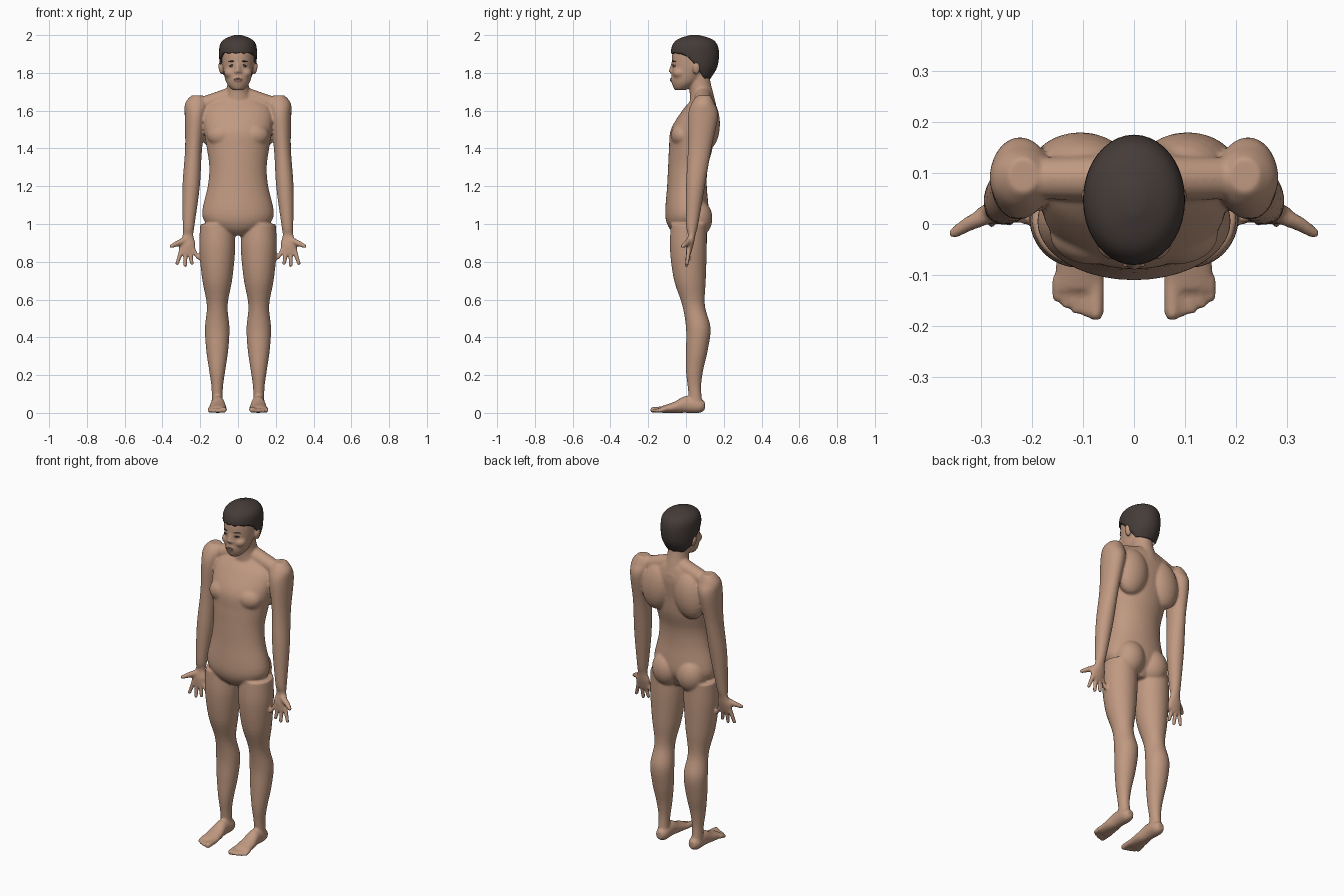
import bpy, bmesh, math
from mathutils import Vector, Matrix
from mathutils.bvhtree import BVHTree

cube = bpy.data.objects.get("Cube")
if cube:
    bpy.data.objects.remove(cube)


def material(name, red, green, blue):
    mat = bpy.data.materials.new(name)
    mat.use_nodes = True
    color = (red, green, blue, 1)
    mat.diffuse_color = color
    mat.node_tree.nodes["Principled BSDF"].inputs["Base Color"].default_value = color
    return mat


skin = material("skin", .53, .32, .22)
dark = material("dark_hair", .06, .045, .04)
lip = material("lips", .36, .19, .14)
white = material("eye_white", .5, .45, .4)


def make_object(name, bm, mat):
    bmesh.ops.recalc_face_normals(bm, faces=bm.faces)
    for face in bm.faces:
        face.smooth = True
    mesh = bpy.data.meshes.new(name)
    bm.to_mesh(mesh)
    bm.free()
    mesh.materials.append(mat)
    obj = bpy.data.objects.new(name, mesh)
    bpy.context.collection.objects.link(obj)
    return obj


def spline(stations, steps=5):
    """Smooth in-between stations through the given ones."""
    points = [Vector(station) for station in stations]
    points = [points[0]] + points + [points[-1]]
    result = []
    for before, start, end, after in zip(points, points[1:], points[2:], points[3:]):
        leave, arrive = (end - before) / 2, (after - start) / 2
        for step in range(steps):
            t = step / steps
            ease = t * t * (3 - 2 * t)
            result.append(start.lerp(end, ease) + leave * t * (1 - t) ** 2
                          - arrive * t * t * (1 - t))
    return result + [points[-1]]


def loft(bm, stations, x=0.0, lean=0.0, lengthwise=False, sides=40):
    """Closed tube through stations (height, half width, front, back).
    Lengthwise tubes run along y, with stations (y, half width, bottom, top)."""
    loops = []
    for along, width, low, high in spline(stations):
        loop = []
        for i in range(sides):
            angle = math.tau * i / sides
            across = x + lean * along + width * math.cos(angle)
            depth = (low + high) / 2 + (high - low) / 2 * math.sin(angle)
            loop.append(bm.verts.new((across, along, depth) if lengthwise
                                     else (across, depth, along)))
        loops.append(loop)
    for lower, upper in zip(loops, loops[1:]):
        for i in range(sides):
            bm.faces.new((lower[i - 1], lower[i], upper[i], upper[i - 1]))
    bm.faces.new(loops[0])
    bm.faces.new(loops[-1])


def ball(bm, position, size, tilt=0.0):
    matrix = (Matrix.Translation(position) @ Matrix.Rotation(tilt, 4, "Y")
              @ Matrix.Diagonal((*size, 1)))
    bmesh.ops.create_uvsphere(bm, u_segments=24, v_segments=14, radius=1, matrix=matrix)


def capsule(bm, start, end, start_radius, end_radius):
    """Tapered rod with round ends."""
    start, end = Vector(start), Vector(end)
    ball(bm, start, [start_radius] * 3)
    ball(bm, end, [end_radius] * 3)
    axis = end - start
    turn = axis.to_track_quat("Z", "Y").to_matrix().to_4x4()
    bmesh.ops.create_cone(bm, cap_ends=True, segments=16, radius1=start_radius,
                          radius2=end_radius, depth=axis.length,
                          matrix=Matrix.Translation((start + end) / 2) @ turn)


body = bmesh.new()

# Left leg: thigh, knee, calf, ankle
loft(body, [(1, .09, -.08, .11), (.87, .095, -.085, .11), (.71, .08, -.065, .105),
            (.57, .055, -.02, .1), (.45, .065, 0, .13), (.33, .058, 0, .115),
            (.22, .042, 0, .09), (.13, .03, .01, .08), (.03, .03, .02, .09)], x=.11)

# Left foot and toes
loft(body, [(.1, .02, .015, .06), (.07, .035, 0, .075), (0, .036, 0, .09),
            (-.06, .045, 0, .06), (-.13, .05, 0, .035)], x=.107, lengthwise=True)
for toe in range(5):
    radius = .011 if toe else .016
    toe_x = .075 + .019 * toe
    capsule(body, (toe_x, -.11, .02), (toe_x, .002 * toe * toe - .174, radius), radius, radius)

# Left buttock, chest, shoulder blade and shoulder slope
ball(body, (.08, .06, 1.03), (.085, .08, .1))
ball(body, (.08, -.02, 1.47), (.085, .06, .065))
ball(body, (.105, .11, 1.53), (.095, .07, .14), -.15)
capsule(body, (.05, .09, 1.675), (.17, .09, 1.637), .045, .042)

# Left arm: shoulder, elbow, wrist, palm
loft(body, [(1.68, .03, .06, .13), (1.64, .06, .03, .15), (1.57, .058, .01, .17),
            (1.4, .045, .01, .135), (1.2, .046, 0, .1), (1, .032, 0, .065),
            (.94, .029, .01, .05), (.89, .044, 0, .04), (.84, .04, 0, .025)],
     x=.326, lean=-.065)

# Fingers fan out from the knuckles, then the thumb
for place, fan, length in ((1.5, .3, .07), (.5, 0, .08), (-.5, -.2, .07), (-1.5, -.6, .04)):
    knuckle = Vector((.268 + .022 * place, .015, .86))
    capsule(body, knuckle, knuckle + Vector((fan, -.15, -1)) * length, .0125, .01)
thumb_joint = (.325, 0, .895)
capsule(body, (.28, .02, .915), thumb_joint, .018, .015)
capsule(body, thumb_joint, (.353, -.018, .882), .015, .011)

# Left ear, nostril and cheek
ball(body, (.09, .055, 1.825), (.013, .02, .034), .15)
ball(body, (.011, -.076, 1.805), (.009, .009, .008))
ball(body, (.038, -.035, 1.8), (.036, .036, .03))

# Mirror everything so far to the right side
copy = bmesh.ops.duplicate(body, geom=body.verts[:] + body.edges[:] + body.faces[:])["geom"]
bmesh.ops.scale(body, vec=(-1, 1, 1),
                verts=[item for item in copy if isinstance(item, bmesh.types.BMVert)])

# Torso from crotch to collar
loft(body, [(.94, .05, -.05, .07), (.98, .14, -.09, .09), (1.05, .19, -.11, .12),
            (1.2, .16, -.1, .11), (1.3, .152, -.095, .115), (1.4, .165, -.09, .14),
            (1.5, .18, -.08, .15), (1.6, .18, -.02, .16), (1.66, .13, .03, .15),
            (1.69, .08, .04, .14)])

# Neck
loft(body, [(1.63, .09, .02, .16), (1.69, .065, .02, .145), (1.75, .056, .01, .13),
            (1.82, .056, 0, .12)])

# Head from chin to crown
loft(body, [(1.71, .03, -.06, 0), (1.73, .05, -.07, .035), (1.76, .066, -.077, .075),
            (1.82, .08, -.075, .115), (1.9, .088, -.073, .16), (1.95, .075, -.05, .15),
            (1.98, .045, -.01, .11)])

# Nose and mouth
capsule(body, (0, -.069, 1.85), (0, -.081, 1.81), .009, .011)
ball(body, (0, -.071, 1.764), (.026, .012, .014))

# Fuse the skin parts into one smooth surface
body = make_object("body", body, skin)
fuse = body.modifiers.new("fuse", "REMESH")
fuse.mode = "VOXEL"
fuse.voxel_size = .006
fuse.use_smooth_shade = True
relax = body.modifiers.new("relax", "SMOOTH")
relax.factor = .5
relax.iterations = 7


def hairline(y):
    """Height of the lower hair edge: high at the brow, low at the nape."""
    if y < .02:
        return 1.905 - max(0, y + .03) * .6
    return max(1.77, 1.875 - (y - .02) * 1.3)


# Hair: rounded cap cut off along a wavy hairline
hair = bmesh.new()
loft(hair, [(1.77, .08, -.03, .13), (1.83, .095, -.06, .165), (1.9, .1, -.08, .175),
            (1.95, .095, -.07, .165), (1.98, .07, -.04, .135), (2, .02, .02, .07)])
for vert in hair.verts:
    wave = .004 * math.sin(vert.co.x * 160)
    vert.co.z = max(vert.co.z, hairline(vert.co.y) + wave)
make_object("hair", hair, dark)

# Face details laid on the skin
surface = BVHTree.FromObject(body, bpy.context.evaluated_depsgraph_get())


def face_plate(name, x, z, width, height, mat, tilt=0.0, lift=0.0):
    spot, normal, _, _ = surface.ray_cast(Vector((x, -1, z)), Vector((0, 1, 0)))
    bm = bmesh.new()
    ball(bm, (0, -lift, 0), (width, .004, height), tilt)
    turn = Matrix.Rotation(math.atan2(normal.x, -normal.y), 4, "Z")
    bm.transform(Matrix.Translation(spot) @ turn)
    make_object(name, bm, mat)


for side, sign in (("left", 1), ("right", -1)):
    eye_x = sign * .037
    slope = sign * .08
    face_plate(side + "_eye", eye_x, 1.836, .014, .0045, white)
    face_plate(side + "_iris", eye_x, 1.836, .005, .0045, dark, lift=.001)
    face_plate(side + "_lash", eye_x, 1.841, .016, .002, dark, slope, .001)
    face_plate(side + "_brow", eye_x, 1.861, .02, .0035, dark, slope)
face_plate("upper_lip", 0, 1.768, .023, .004, lip)
face_plate("lower_lip", 0, 1.759, .019, .005, lip)
